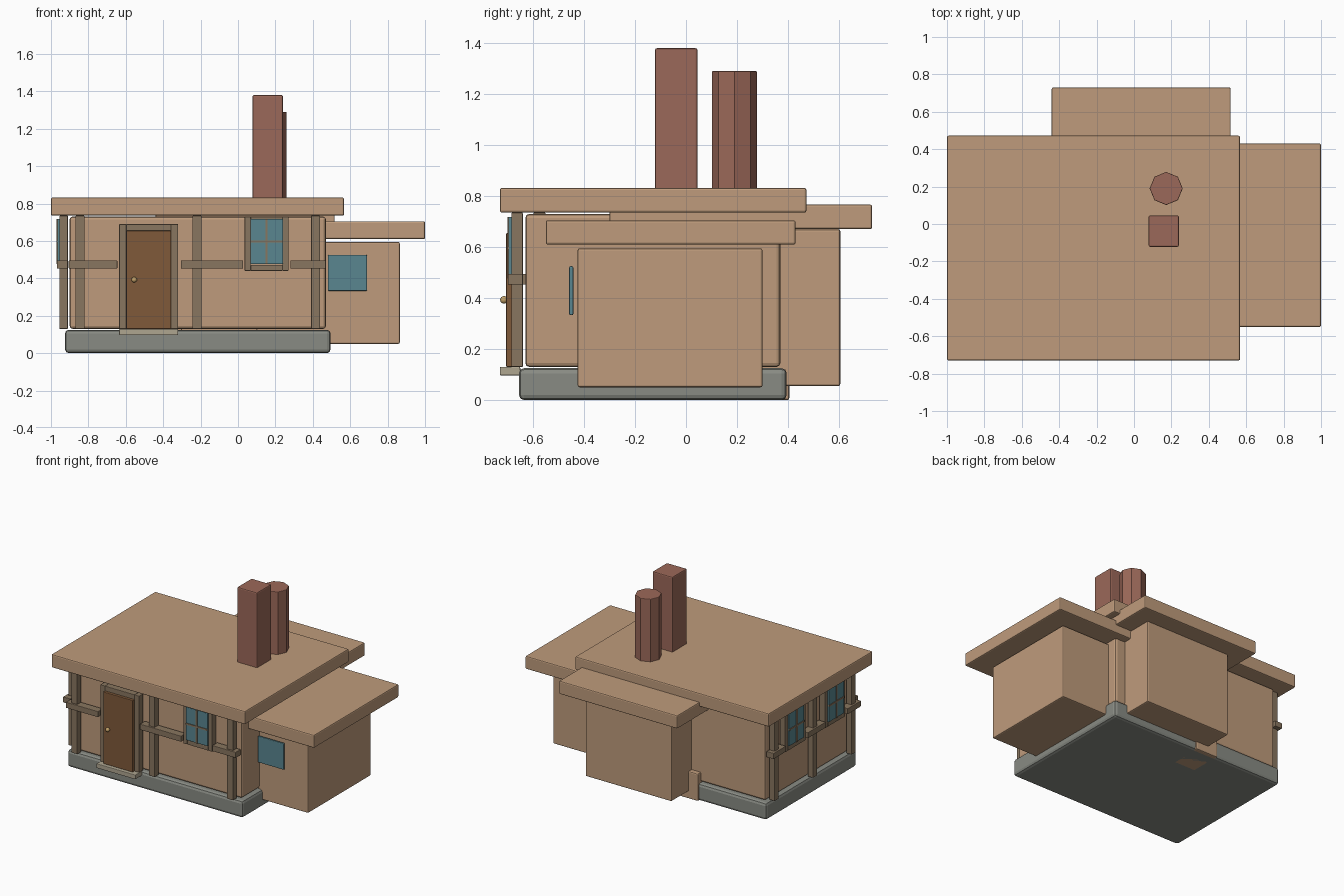
import bpy, math

if "Cube" in bpy.data.objects:
    bpy.data.objects.remove(bpy.data.objects["Cube"])

def mat(name, r, g, b):
    m = bpy.data.materials.new(name)
    m.diffuse_color = (r, g, b, 1)
    m.use_nodes = True
    m.node_tree.nodes["Principled BSDF"].inputs["Base Color"].default_value = m.diffuse_color
    return m

TAN = mat("tan", .52, .33, .20)
BRICK = mat("brick", .33, .14, .10)
STONE = mat("stone", .25, .26, .23)
TIMBER = mat("timber", .25, .18, .115)
WOOD = mat("wood", .216, .102, .042)
GLASS = mat("glass", .10, .24, .28)
SILL = mat("sill", .43, .38, .28)
BRASS = mat("brass", .55, .36, .14)

def finish(o, name, m, bevel=0):
    o.name = name
    o.data.materials.append(m)
    if bevel:
        b = o.modifiers.new("bevel", 'BEVEL')
        b.width, b.segments, b.limit_method = bevel, 2, 'ANGLE'
        b.angle_limit = math.radians(50)

def box(name, x, y, z, m, bevel=0.008):
    """Box from (min, max) pairs."""
    bpy.ops.mesh.primitive_cube_add(size=1, location=[(a + b) / 2 for a, b in (x, y, z)])
    o = bpy.context.object
    o.scale = [abs(b - a) for a, b in (x, y, z)]
    bpy.ops.object.transform_apply(location=False, rotation=False, scale=True)
    finish(o, name, m, bevel)

# Foundation and wall volumes
box("foundation", (-.925, .495), (-.655, .395), (0, .125), STONE, .02)
box("main_walls", (-.9, .47), (-.63, .37), (.13, .73), TAN, .015)
box("side_wing", (.1, .865), (-.425, .30), (.05, .595), TAN)
box("back_wing", (-.305, .39), (-.175, .605), (.055, .67), TAN)
box("back_block", (-.38, -.20), (.17, .405), (0, .20), TAN)

# Flat roofs
box("main_roof", (-1, .567), (-.73, .472), (.735, .832), TAN)
box("side_roof", (-.03, 1), (-.55, .43), (.61, .705), TAN)
box("back_roof", (-.44, .517), (-.30, .73), (.67, .767), TAN)

# Chimneys
box("square_chimney", (.078, .24), (-.122, .045), (.75, 1.38), BRICK)
bpy.ops.mesh.primitive_cylinder_add(vertices=8, radius=.0885, depth=.54,
                                    location=(.172, .19, 1.02), rotation=(0, 0, math.pi / 2))
finish(bpy.context.object, "round_chimney", BRICK, .004)

def on_wall(name, side, u, d, z, m, bevel=.003):
    """Box on the front or left wall: u along the wall, d outward from it."""
    if side == "front":
        box(name, u, (-.63 - d[1], -.63 - d[0]), z, m, bevel)
    else:
        box(name, (-.9 - d[1], -.9 - d[0]), u, z, m, bevel)

def frame(name, side, u, z, t, bottom):
    """Surround made of two jambs, a head and an optional bottom rail."""
    d = (.01, .055)
    for k in (0, 1):
        a = u[0] if k == 0 else u[1] - t
        on_wall(name + "_jamb", side, (a, a + t), d, z, TIMBER)
    inner = (u[0] + t, u[1] - t)
    on_wall(name + "_head", side, inner, d, (z[1] - t, z[1]), TIMBER)
    if bottom:
        on_wall(name + "_bottom", side, inner, d, (z[0], z[0] + t), TIMBER)

def window(side, c):
    """Framed window with four panes and crossing bars."""
    frame("window_frame", side, (c - .117, c + .117), (.44, .73), .032, True)
    on_wall("window_glass", side, (c - .087, c + .087), (.01, .066), (.477, .718), GLASS, .002)
    on_wall("window_bar", side, (c - .006, c + .006), (.03, .071), (.477, .718), TIMBER, 0)
    on_wall("window_bar", side, (c - .087, c + .087), (.03, .071), (.591, .603), TIMBER, 0)

# Timber posts and rails on the two decorated walls
posts = {"front": (-.845, -.219, .415), "left": (-.575, -.13, .315)}
rails = {"front": ((-.905, -.645), (-.305, .028), (.28, .47)),
         "left": ((-.64, -.487), (-.233, -.027), (.227, .37))}
for side in posts:
    for c in posts[side]:
        on_wall("timber_post", side, (c - .024, c + .024), (.01, .055), (.13, .735), TIMBER)
    for u in rails[side]:
        on_wall("timber_rail", side, u, (.01, .068), (.453, .495), TIMBER)

# Windows
window("front", .153)
window("left", -.36)
window("left", .10)
box("wing_window", (.48, .69), (-.458, -.442), (.333, .525), GLASS, .005)

# Door with surround, threshold and knob
frame("door_frame", "front", (-.635, -.32), (.13, .69), .038, False)
on_wall("door", "front", (-.597, -.358), (.01, .075), (.13, .655), WOOD)
box("threshold", (-.635, -.32), (-.73, -.65), (.097, .13), SILL, .004)
bpy.ops.mesh.primitive_uv_sphere_add(segments=12, ring_count=8, radius=.015,
                                     location=(-.555, -.714, .393))
finish(bpy.context.object, "door_knob", BRASS)
bpy.ops.object.shade_smooth_by_angle()
